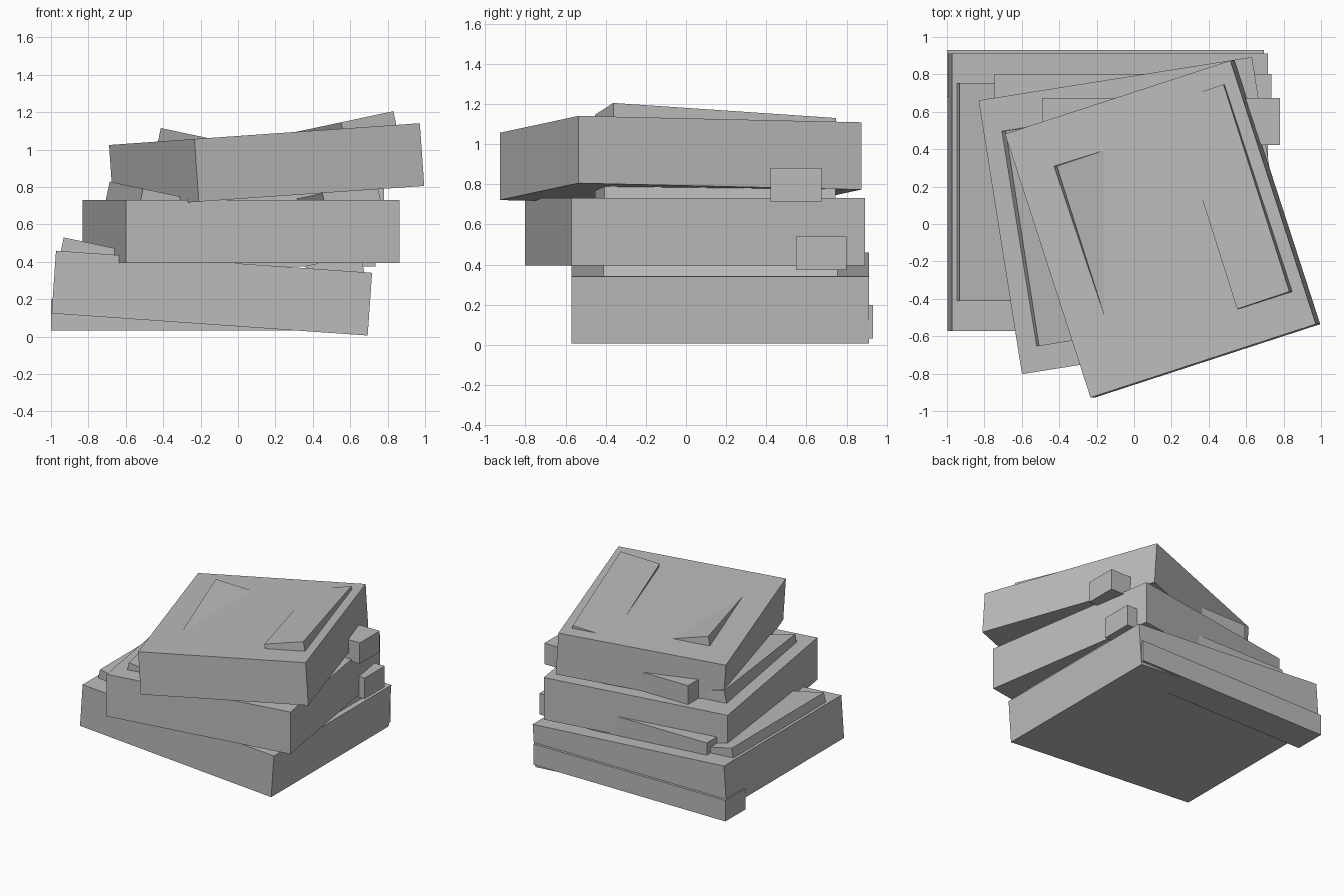
import bpy, math
from mathutils import Matrix, Vector

if "Cube" in bpy.data.objects:
    bpy.data.objects.remove(bpy.data.objects["Cube"])

grey = bpy.data.materials.new("plain_grey")
grey.diffuse_color = (0.5, 0.5, 0.5, 1)
grey.use_nodes = True
grey.node_tree.nodes["Principled BSDF"].inputs["Base Color"].default_value = grey.diffuse_color


def box(name, centre, size, turn=0.0, tilt=0.0, top_anchor=False):
    """Box turned about z, then tilted about the world y axis."""
    bpy.ops.mesh.primitive_cube_add(size=1)
    ob = bpy.context.object
    ob.name = name
    rot = (Matrix.Rotation(math.radians(tilt), 4, 'Y')
           @ Matrix.Rotation(math.radians(turn), 4, 'Z'))
    drop = rot @ Vector((0, 0, -size[2] / 2)) if top_anchor else Vector()
    ob.data.transform(Matrix.Translation(Vector(centre) + drop) @ rot
                      @ Matrix.Diagonal((*size, 1)))
    ob.data.materials.append(grey)
    return ob


# Per tier: block centre, width, turn, tilt, bar centre, top centres of the two slabs
TIERS = [
    ((-0.14, 0.17, 0.2325), 1.694, 0, 4, (-0.153, 0.805, 0.115),
     (-0.785, 0.172, 0.499), (0.508, 0.172, 0.409)),
    ((0.016, 0.045, 0.5625), 1.48, 9, 0, (-0.005, 0.675, 0.457),
     (-0.452, -0.054, 0.779), (0.507, 0.145, 0.779)),
    ((0.153, -0.027, 0.915), 1.27, 18, -4, (0.145, 0.548, 0.798),
     (-0.097, -0.198, 1.048), (0.515, 0.146, 1.138)),
]

for i, (centre, width, turn, tilt, bar, left, right) in enumerate(TIERS, 1):
    # Main block of the tier
    box(f"tier_block_{i}", centre, (width, 1.482, 0.336), turn, tilt)
    # Straight bar through the back
    box(f"back_bar_{i}", bar, (width, 0.252, 0.167))
    # Upturned slabs sunk into the top
    for side, top, lean in (("left", left, 12), ("right", right, -12)):
        box(f"{side}_slab_{i}", top, (0.30, 1.165, 0.13), turn, lean, True)
